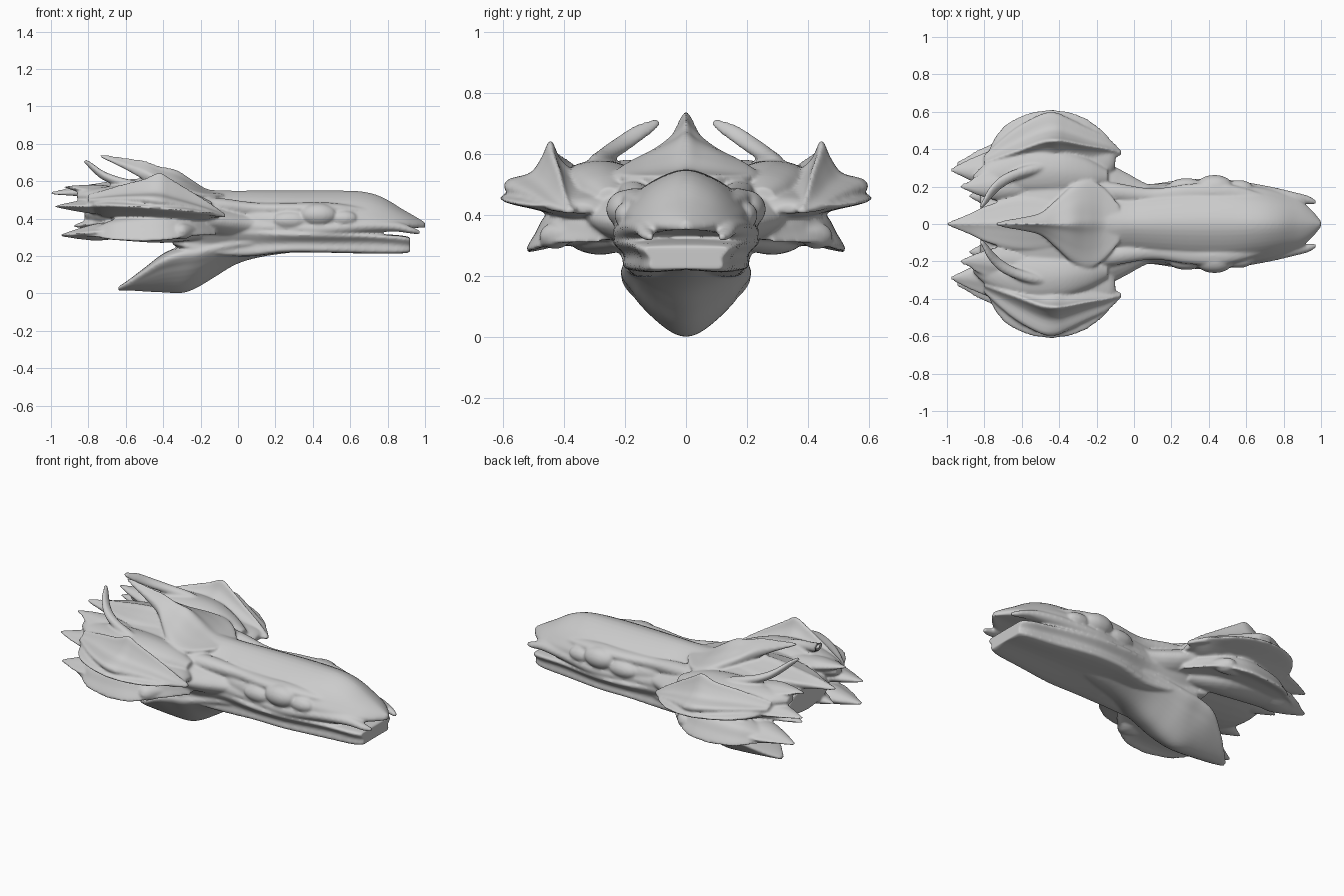
import bpy, bmesh

# cross-sections as (sideways, up) unit loops
ROUND = [(1, 0), (.7, .7), (0, 1), (-.7, .7), (-1, 0), (-.7, -.7), (0, -1), (.7, -.7)]
DOME = [(1, -.1), (.86, .3), (.5, .75), (0, 1), (-.5, .75), (-.86, .3), (-1, -.1), (-.85, -1), (0, -.8), (.85, -1)]
PEAK = [(1, 0), (.6, .42), (.22, .75), (0, 1), (-.22, .75), (-.6, .42), (-1, 0), (-.8, -.8), (0, -.6), (.8, -.8)]
FIN = [(1, 0), (.45, .25), (.2, .6), (0, 1), (-.2, .6), (-.45, .35), (-1, 0), (-.8, -.8), (0, -.8), (.8, -.8)]
SLAB = [(1, .8), (.5, 1), (-.5, 1), (-1, .8), (-.85, -.1), (-.8, -1), (0, -.9), (.8, -1), (.85, -.1)]
KEEL = [(1, .7), (.4, 1), (-.4, 1), (-1, .7), (-.85, 0), (-.4, -.72), (0, -1), (.4, -.72), (.85, 0)]
LENS = [(1, 0), (.55, .5), (0, 1), (-.6, .9), (-1, 0), (-.6, -.9), (0, -1), (.55, -.5)]
CLAW = [(1, -1), (.75, -.1), (.4, .8), (-.4, 1), (-1, .5), (-1, -.6), (-.3, -.7), (.4, -.75)]


def smooth(pts, n, closed):
    """Catmull-Rom samples through the given points."""
    out, m = [], len(pts)
    for i in range(m if closed else m - 1):
        q = [pts[(i + k) % m] if closed else pts[min(max(i + k, 0), m - 1)] for k in (-1, 0, 1, 2)]
        for s in range(n):
            t = s / n
            out.append(tuple(b + .5 * t * (c - a + t * (2 * a - 5 * b + 4 * c - d + t * (3 * (b - c) + d - a)))
                             for a, b, c, d in zip(*q)))
    return out if closed else out + [tuple(pts[-1])]


def loft(name, rows, shape, mirror=False):
    """rows: x, y centre, z centre, half width, height up, height down."""
    bm = bmesh.new()
    prof = smooth(shape, 4, True)
    for side in ((1, -1) if mirror else (1,)):
        rings = [[bm.verts.new((x, side * (y + u * max(w, .004)), z + v * max(up if v > 0 else dn, .004)))
                  for u, v in prof] for x, y, z, w, up, dn in smooth(rows, 5, False)]
        n = len(prof)
        for a, b in zip(rings, rings[1:]):
            for i in range(n):
                bm.faces.new((a[i], a[(i + 1) % n], b[(i + 1) % n], b[i]))
        bm.faces.new(rings[0])
        bm.faces.new(rings[-1])
    bmesh.ops.recalc_face_normals(bm, faces=bm.faces)
    me = bpy.data.meshes.new(name)
    bm.to_mesh(me)
    bm.free()
    ob = bpy.data.objects.new(name, me)
    bpy.context.collection.objects.link(ob)


# upper head and snout
loft("upper_head", [
    (1.0, 0, .365, .015, .015, .015), (.95, 0, .37, .075, .04, .02), (.88, 0, .375, .13, .075, .03),
    (.77, 0, .38, .175, .135, .045), (.66, 0, .39, .2, .155, .07), (.5, 0, .39, .225, .16, .08),
    (.3, 0, .39, .225, .16, .08), (.1, 0, .4, .2, .15, .1), (-.05, 0, .4, .19, .15, .1),
    (-.2, 0, .42, .22, .14, .1), (-.4, 0, .42, .22, .19, .1), (-.65, 0, .44, .16, .13, .08)], DOME)

# lower jaw
loft("lower_jaw", [
    (.92, 0, .26, .14, .04, .04), (.86, 0, .265, .165, .045, .05), (.7, 0, .275, .19, .045, .06),
    (.45, 0, .275, .235, .055, .055), (.25, 0, .275, .235, .06, .055), (.05, 0, .27, .21, .08, .07),
    (-.15, 0, .27, .23, .08, .06), (-.35, 0, .3, .25, .06, .04)], SLAB)

# throat keel sweeping back and down
loft("throat_keel", [
    (.35, 0, .26, .1, .04, .035), (.15, 0, .24, .17, .06, .04), (0, 0, .22, .19, .08, .06),
    (-.12, 0, .19, .2, .09, .1), (-.22, 0, .16, .21, .1, .13), (-.3, 0, .15, .21, .1, .148),
    (-.4, 0, .13, .2, .08, .125), (-.5, 0, .085, .14, .05, .075), (-.58, 0, .045, .075, .03, .03),
    (-.64, 0, .025, .02, .01, .01)], KEEL)

# back of skull
loft("skull_core", [
    (.2, 0, .36, .17, .08, .08), (.06, 0, .37, .22, .08, .1), (-.05, 0, .38, .28, .09, .11),
    (-.14, 0, .39, .32, .11, .11), (-.35, 0, .42, .37, .15, .14), (-.6, 0, .43, .36, .14, .13),
    (-.74, 0, .43, .28, .11, .1), (-.82, 0, .44, .19, .08, .07)], ROUND)

# shoulder bridging the crest and the frill ridge
loft("shoulder", [
    (-.14, .25, .46, .04, .03, .03), (-.25, .26, .49, .09, .05, .05), (-.4, .28, .51, .12, .065, .06),
    (-.6, .28, .52, .12, .06, .06), (-.78, .25, .52, .08, .04, .05), (-.86, .23, .52, .03, .02, .02)], ROUND, True)

# peaked crest ending in the middle horn
loft("crest", [
    (-.08, 0, .53, .1, .01, .05), (-.17, 0, .53, .2, .03, .05), (-.25, 0, .54, .235, .07, .06),
    (-.33, 0, .56, .205, .1, .06), (-.42, 0, .6, .125, .08, .06), (-.5, 0, .645, .06, .065, .05),
    (-.6, 0, .685, .035, .04, .03), (-.68, 0, .715, .022, .022, .018), (-.74, 0, .735, .008, .008, .008)], PEAK)

# middle rear spike
loft("rear_spike", [
    (-.35, 0, .56, .12, .06, .06), (-.6, 0, .56, .14, .05, .06), (-.78, 0, .555, .1, .03, .05),
    (-.88, 0, .545, .055, .025, .03), (-1.0, 0, .535, .008, .008, .008)], PEAK)

# wide side frill disc
loft("side_frill", [
    (-.1, .36, .42, .06, .015, .015), (-.13, .36, .43, .1, .025, .025), (-.2, .35, .435, .18, .04, .045),
    (-.3, .35, .445, .237, .055, .06), (-.43, .35, .455, .263, .065, .07), (-.56, .35, .465, .245, .065, .07),
    (-.67, .34, .47, .205, .055, .065), (-.74, .32, .47, .15, .045, .05), (-.78, .3, .47, .09, .025, .025)], LENS, True)

# ridge standing on the frill
loft("frill_ridge", [
    (-.065, .38, .415, .01, .012, .012), (-.14, .4, .44, .06, .04, .03), (-.26, .42, .47, .1, .085, .04),
    (-.36, .44, .49, .13, .125, .05), (-.42, .445, .5, .15, .148, .05), (-.5, .435, .51, .15, .105, .05),
    (-.65, .38, .51, .12, .065, .05), (-.8, .33, .5, .04, .03, .03)], FIN, True)

# backward-pointing frill spikes: y0, z0, y1, z1, tip x, width, height
spikes = {"upper": (.24, .5, .2, .57, -.93, .09, .035), "middle": (.3, .47, .29, .465, -.98, .1, .04),
          "lower": (.33, .36, .32, .31, -.95, .11, .045), "inner": (.18, .42, .15, .36, -.88, .1, .045)}
for key, (y0, z0, y1, z1, tip, w, h) in spikes.items():
    def at(t, k):
        return (-.4 + t * (tip + .4), y0 + (y1 - y0) * t, z0 + (z1 - z0) * t, w * k, h * k, h * k)
    loft(key + "_frill_spike", [at(0, .1), at(.25, .8), at(.6, 1), at(.78, .7), at(.9, .38), at(1, .09)], LENS, True)

# lower frill fin, flaring down and out to a point
loft("lower_fin", [
    (-.12, .26, .34, .03, .03, .03), (-.25, .35, .35, .09, .06, .045), (-.38, .4, .35, .115, .07, .065),
    (-.52, .405, .345, .115, .07, .065), (-.66, .39, .335, .1, .06, .05), (-.76, .36, .325, .06, .03, .025),
    (-.84, .34, .315, .02, .015, .015)], CLAW, True)
loft("fin_underside", [
    (-.2, .2, .32, .05, .04, .03), (-.4, .28, .32, .09, .05, .05), (-.65, .3, .33, .09, .05, .045),
    (-.8, .29, .32, .06, .03, .025)], ROUND, True)
loft("fin_knob", [
    (-.22, .38, .34, .01, .01, .01), (-.27, .42, .33, .045, .04, .035), (-.32, .43, .33, .05, .045, .04),
    (-.42, .42, .33, .02, .02, .02)], ROUND, True)

# curved inward horns
loft("curved_horn", [
    (-.38, .31, .53, .01, .01, .01), (-.52, .295, .565, .03, .03, .03), (-.63, .265, .595, .03, .026, .026),
    (-.72, .215, .63, .035, .025, .025), (-.78, .15, .675, .035, .022, .022), (-.81, .105, .7, .02, .014, .014),
    (-.825, .095, .705, .006, .006, .006)], ROUND, True)

# brow ridge, eye and cheek bumps
loft("brow", [
    (.78, .12, .43, .01, .01, .01), (.5, .165, .455, .05, .03, .05), (.3, .165, .455, .05, .03, .05),
    (.1, .15, .455, .04, .03, .05), (-.1, .17, .47, .05, .04, .05), (-.25, .2, .48, .03, .03, .03)], ROUND, True)
for name, x, y, z, rx, r in (("eye", .43, .2, .42, .1, .062), ("cheek_bump", .56, .19, .4, .08, .045),
                             ("rear_cheek_bump", .28, .195, .39, .1, .05)):
    loft(name, [(x + s * rx, y, z, r * k, r * k, r * k)
                for s, k in ((1, .05), (.8, .6), (.4, .92), (0, 1), (-.4, .92), (-.8, .6), (-1, .05))], ROUND, True)

# lip line along the upper jaw, ending in the front fang
loft("lip_fang", [
    (.975, .115, .325, .01, .01, .01), (.93, .128, .335, .024, .02, .016), (.84, .14, .355, .035, .03, .025),
    (.68, .17, .36, .04, .03, .035), (.45, .195, .345, .045, .035, .04), (.2, .18, .35, .04, .04, .04),
    (0, .17, .36, .04, .04, .04)], ROUND, True)

# fuse every part into one sculpted skin and soften the joints
parts = list(bpy.context.scene.objects)
for ob in parts:
    ob.select_set(True)
bpy.context.view_layer.objects.active = parts[0]
bpy.ops.object.join()
head = bpy.context.view_layer.objects.active
head.name = "horned_head"
fuse = head.modifiers.new("fuse", 'REMESH')
fuse.mode, fuse.voxel_size, fuse.use_smooth_shade = 'VOXEL', .008, True
soften = head.modifiers.new("soften", 'SMOOTH')
soften.factor, soften.iterations = .5, 5
bpy.ops.object.shade_smooth()
